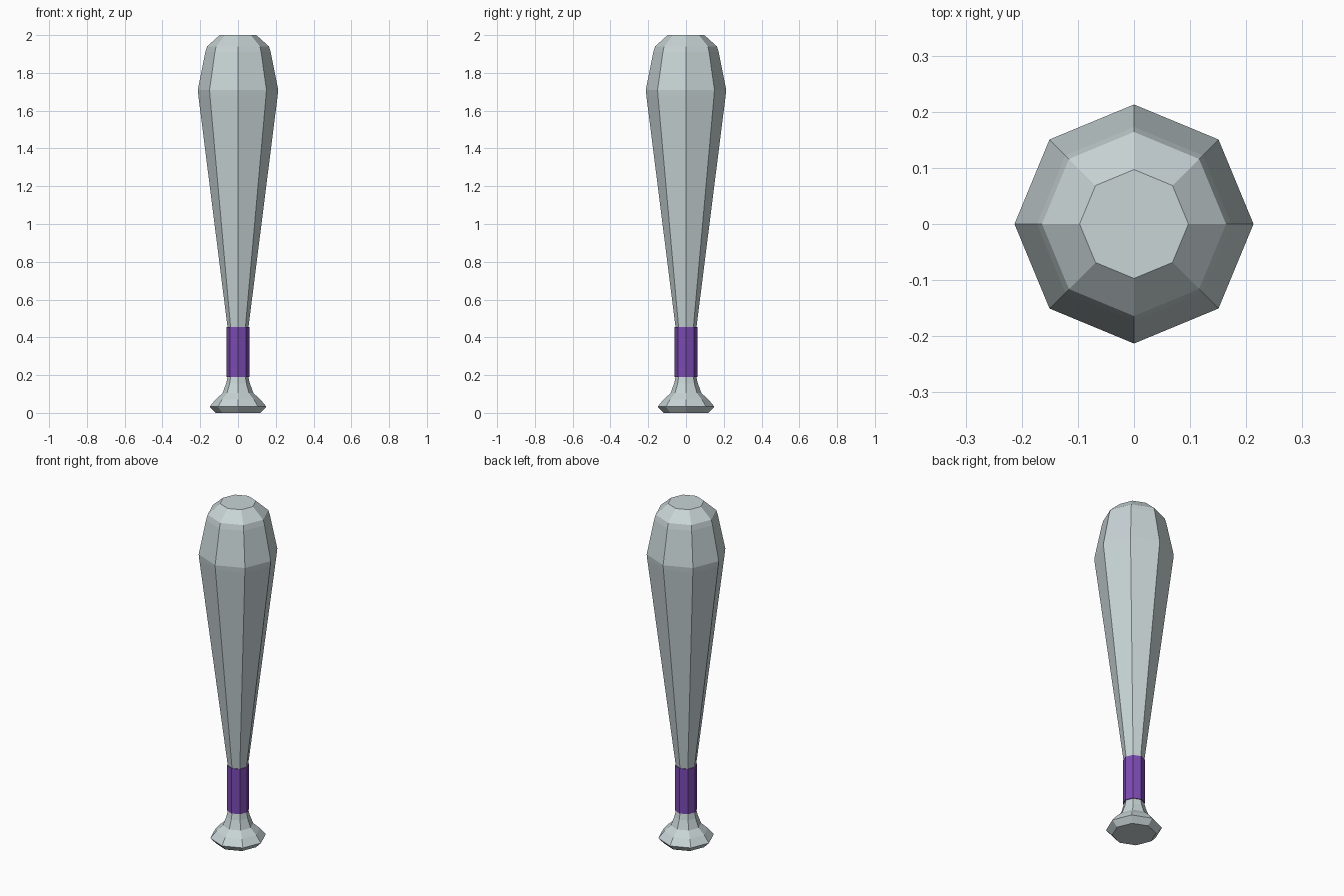
import bpy, bmesh, math

if "Cube" in bpy.data.objects:
    bpy.data.objects.remove(bpy.data.objects["Cube"])

SIDES = 8


def material(name, rgb):
    m = bpy.data.materials.new(name)
    m.diffuse_color = (*rgb, 1)
    m.use_nodes = True
    m.node_tree.nodes["Principled BSDF"].inputs["Base Color"].default_value = m.diffuse_color
    return m


def lathe(name, profile, mat):
    """Spin a (radius, height) profile into a capped eight-sided solid."""
    bm = bmesh.new()
    rings = [[bm.verts.new((r * math.cos(i * math.tau / SIDES),
                            r * math.sin(i * math.tau / SIDES), z))
              for i in range(SIDES)] for r, z in profile]
    for a, b in zip(rings, rings[1:]):
        for i in range(SIDES):
            j = (i + 1) % SIDES
            bm.faces.new((a[i], a[j], b[j], b[i]))
    bm.faces.new(rings[0][::-1])
    bm.faces.new(rings[-1])
    mesh = bpy.data.meshes.new(name)
    bm.to_mesh(mesh)
    bm.free()
    mesh.materials.append(mat)
    obj = bpy.data.objects.new(name, mesh)
    bpy.context.collection.objects.link(obj)
    return obj


metal = material("pale grey metal", (0.58, 0.66, 0.67))
purple = material("purple wrap", (0.20, 0.07, 0.45))

# Bat: knob, handle, tapered barrel and rounded end
lathe("bat_body", [
    (0.118, 0.0), (0.150, 0.033), (0.118, 0.072), (0.082, 0.104),
    (0.063, 0.155), (0.055, 0.19), (0.055, 0.45),
    (0.210, 1.68), (0.213, 1.71), (0.173, 1.91), (0.164, 1.94),
    (0.097, 2.0)], metal)

# Grip sleeve around the handle
lathe("grip_wrap", [(0.060, 0.19), (0.060, 0.455)], purple)
